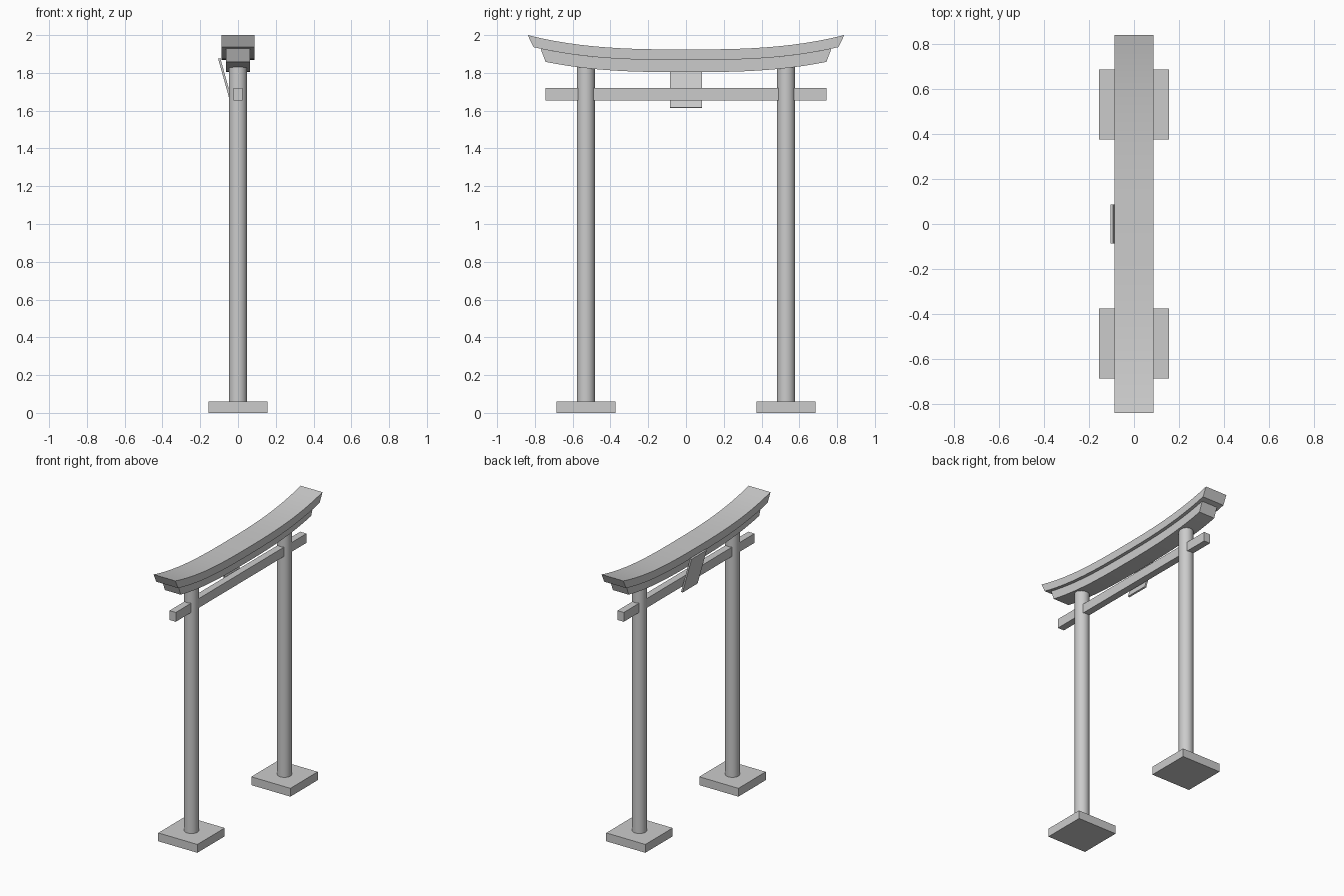
import bpy, bmesh, math

if "Cube" in bpy.data.objects:
    bpy.data.objects.remove(bpy.data.objects["Cube"])


def new_object(name, bm):
    bmesh.ops.recalc_face_normals(bm, faces=bm.faces)
    mesh = bpy.data.meshes.new(name)
    bm.to_mesh(mesh)
    bm.free()
    obj = bpy.data.objects.new(name, mesh)
    bpy.context.collection.objects.link(obj)
    return obj


def smooth(obj):
    bpy.ops.object.select_all(action='DESELECT')
    obj.select_set(True)
    bpy.context.view_layer.objects.active = obj
    bpy.ops.object.shade_smooth_by_angle(angle=math.radians(30))


def box(name, size, loc, tilt=0.0):
    bpy.ops.mesh.primitive_cube_add(size=1, location=loc, rotation=(0, tilt, 0))
    obj = bpy.context.object
    obj.name = name
    obj.scale = size
    return obj


def rise(y):
    # upward sweep shared by both roof beams
    return 0.076 * (abs(y) / 0.838) ** 2.8


def curved_beam(name, half_width, z_bottom, z_top, y_bottom, y_top, segments=24):
    bm = bmesh.new()
    rings = []
    for i in range(segments + 1):
        t = 2 * i / segments - 1
        yb, yt = t * y_bottom, t * y_top
        zb, zt = z_bottom + rise(yb), z_top + rise(yt)
        rings.append([bm.verts.new(p) for p in (
            (-half_width, yb, zb), (half_width, yb, zb),
            (half_width, yt, zt), (-half_width, yt, zt))])
    for a, b in zip(rings, rings[1:]):
        for k in range(4):
            n = (k + 1) % 4
            bm.faces.new((a[k], a[n], b[n], b[k]))
    bm.faces.new(rings[0])
    bm.faces.new(rings[-1])
    smooth(new_object(name, bm))


# Plinths and round posts, one pair per side
for side, label in ((-1, "front"), (1, "back")):
    y = side * 0.53
    box(label + "_plinth", (0.312, 0.312, 0.06), (0, y, 0.03))
    bpy.ops.mesh.primitive_cylinder_add(vertices=32, radius=0.048, depth=1.77,
                                        location=(0, y, 0.945))
    post = bpy.context.object
    post.name = label + "_post"
    smooth(post)

# Straight tie beam through the posts
box("tie_beam", (0.05, 1.49, 0.067), (0, 0, 1.687))

# Curved lintels: narrow lower one, wide upper one, ends undercut
curved_beam("lower_lintel", 0.063, 1.804, 1.868, 0.743, 0.77)
curved_beam("upper_lintel", 0.087, 1.868, 1.924, 0.807, 0.838)

# Blank plaque leaning outward between the beams
box("plaque", (0.012, 0.172, 0.271), (-0.063, 0, 1.746), -math.atan2(0.073, 0.261))
